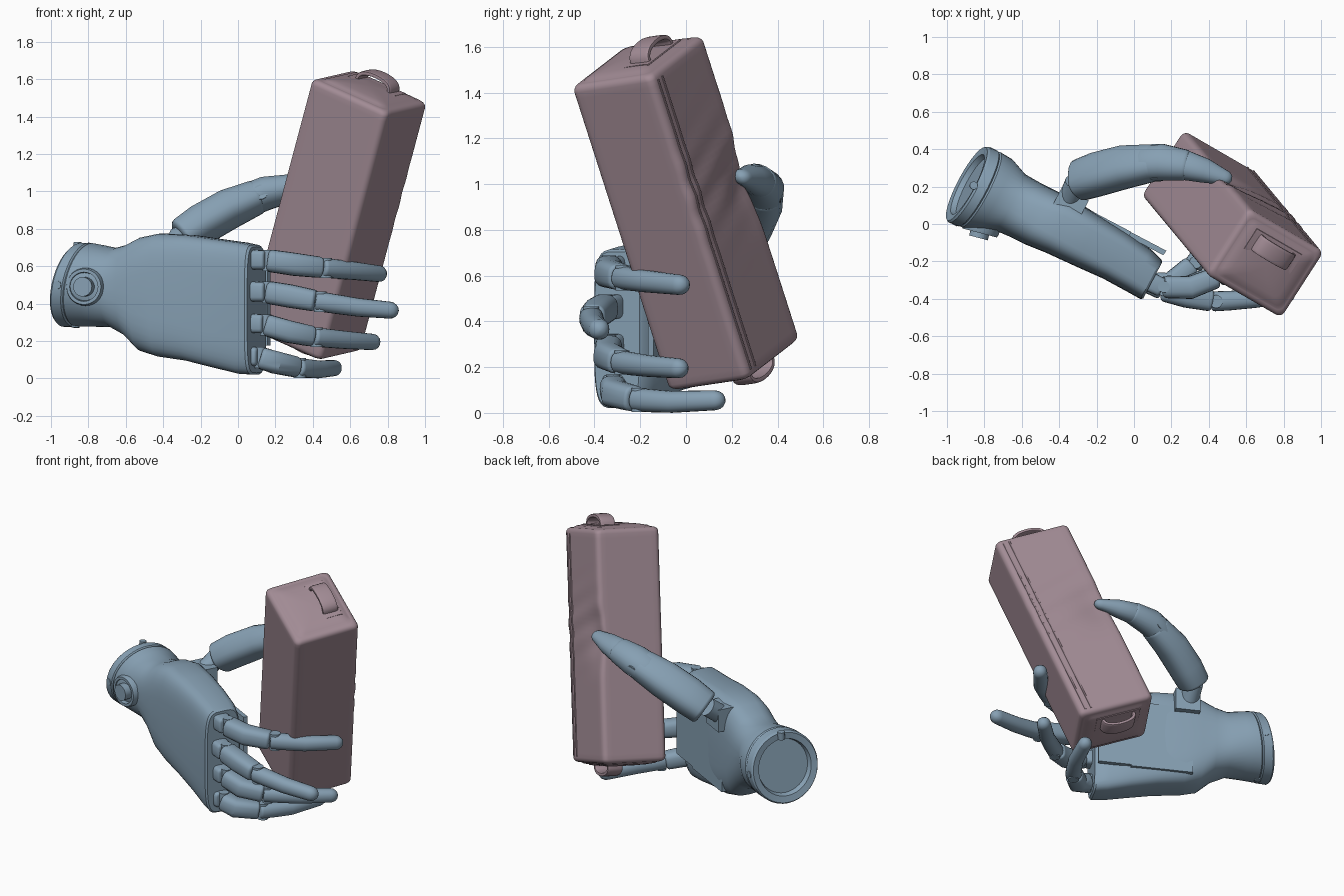
import bpy, bmesh, math
from mathutils import Vector as V

if "Cube" in bpy.data.objects:
    bpy.data.objects.remove(bpy.data.objects["Cube"])

def material(name, col):
    m = bpy.data.materials.new(name)
    m.diffuse_color = (*col, 1)
    m.use_nodes = True
    m.node_tree.nodes["Principled BSDF"].inputs["Base Color"].default_value = m.diffuse_color
    return m

BLUE = material("hand_blue", (0.24, 0.35, 0.45))
MAUVE = material("bag_mauve", (0.36, 0.26, 0.30))

def loft(name, rings, mat, angle=35):
    """Skin a list of equal-length point rings and cap both ends."""
    bm = bmesh.new()
    rows = [[bm.verts.new(p) for p in r] for r in rings]
    n = len(rows[0])
    for a, b in zip(rows, rows[1:]):
        for i in range(n):
            bm.faces.new((a[i], a[(i + 1) % n], b[(i + 1) % n], b[i]))
    bm.faces.new(rows[0][::-1])
    bm.faces.new(rows[-1])
    bmesh.ops.recalc_face_normals(bm, faces=bm.faces)
    me = bpy.data.meshes.new(name)
    bm.to_mesh(me)
    bm.free()
    me.shade_smooth()
    me.set_sharp_from_angle(angle=math.radians(angle))
    me.materials.append(mat)
    ob = bpy.data.objects.new(name, me)
    bpy.context.collection.objects.link(ob)
    return ob

def oval(c, a, b, p=2.0, n=24):
    """Superellipse ring around c with half-axis vectors a and b."""
    out = []
    for i in range(n):
        t = 2 * math.pi * i / n
        co, si = math.cos(t), math.sin(t)
        out.append(c + a * math.copysign(abs(co) ** (2 / p), co)
                   + b * math.copysign(abs(si) ** (2 / p), si))
    return out

def tube(name, pts, radii, flat=1.0, p=2.2, start=0.35, end=1.0, hint=V((0, 0, 1)), n=20):
    """Rounded limb along pts; start/end set how domed each end is."""
    pts = [V(q) for q in pts]
    last = len(pts) - 1
    dirs = [(pts[min(i + 1, last)] - pts[max(i - 1, 0)]).normalized() for i in range(last + 1)]
    def ring(c, d, r):
        side = d.cross(hint).normalized()
        return oval(c, side * r * flat, side.cross(d).normalized() * r, p, n)
    def dome(i, amount, sign):
        out = []
        for a in map(math.radians, (22, 45, 65, 85)):
            k = math.cos(a) if amount > 0.5 else 1 - 0.3 * (1 - math.cos(a))
            out.append(ring(pts[i] + dirs[i] * sign * radii[i] * amount * math.sin(a), dirs[i], radii[i] * k))
        return out
    rings = dome(0, start, -1)[::-1]
    rings += [ring(q, d, r) for q, d, r in zip(pts, dirs, radii)]
    return loft(name, rings + dome(last, end, 1), BLUE)

def rod(name, a, b, r, n=20):
    a, b = V(a), V(b)
    d = (b - a).normalized()
    s = d.orthogonal().normalized()
    t = d.cross(s)
    return loft(name, [oval(q, s * r, t * r, 2, n) for q in (a, b)], BLUE)

def slab(name, c, x, y, z):
    """Box from centre and three half-axis vectors."""
    return loft(name, [[V(c) + x * i + y * j + z * k for i, j in ((-1, -1), (1, -1), (1, 1), (-1, 1))]
                       for k in (-1, 1)], BLUE)

# ---------- bag ----------
L = V((0.246, -0.296, 0.923)).normalized()
U = V((-0.808, 0.468, 0.362)).normalized()
W = L.cross(U).normalized()
if W.y < 0:
    W = -W
C = V((0.527, -0.001, 0.873))
HU, HW, HL = 0.25, 0.212, 0.722
press = V((0.47, 0.24, 1.02))

def dent(u, w, l):
    """Surface point, pressed in under the thumb with faint creases."""
    pt = C + U * u + W * w + L * l
    near = math.exp(-((pt - press).length / 0.14) ** 2)
    ripple = 0.004 * math.sin(40 * (l - 0.3 * u)) * math.exp(-((l - 0.14) / 0.2) ** 2)
    k = max(0, w / HW)
    return pt - W * k * k * (0.03 * near - ripple)

def round_rect(hu, hw, r, l, side=12):
    r = min(r, hu * .9, hw * .9)
    pts = []
    for q in range(4):
        cu = (hu - r) * (1, -1, -1, 1)[q]
        cw = (hw - r) * (1, 1, -1, -1)[q]
        arc = [(cu + r * math.cos(t), cw + r * math.sin(t))
               for t in (math.pi / 2 * (q + k / 5) for k in range(6))]
        nu = (hu - r) * (-1, -1, 1, 1)[q], (hw - r) * (1, -1, -1, 1)[q]
        nxt = (nu[0] + r * (0, -1, 0, 1)[q], nu[1] + r * (1, 0, -1, 0)[q])
        pts += arc + [tuple(arc[-1][i] + (nxt[i] - arc[-1][i]) * k / side for i in (0, 1))
                      for k in range(1, side)]
    return [dent(u, w, l) for u, w in pts]

R = 0.03
cap = [(0.97, 0.0), (0.9, 0.009), (0.7, 0.017), (0.4, 0.023), (0.08, 0.025)]
edge = [(R * (1 - math.cos(t)), R * (1 - math.sin(t))) for t in (math.pi / 2 * k / 4 for k in range(5))]
top = [(HU - a, HW - a, HL - b) for a, b in edge]
top += [((HU - R) * k, (HW - R) * k, HL + h) for k, h in cap]
levels = [(a, b, -l) for a, b, l in top[::-1]]
levels += [(HU, HW, -HL + R + (2 * HL - 2 * R) * i / 50) for i in range(1, 50)] + top
loft("bag_body", [round_rect(a, b, 0.034, l) for a, b, l in levels], MAUVE, 50)

def ribbon(name, path, across, thick):
    """Flat strap through path points; across is its half-width vector."""
    rings = []
    for i, q in enumerate(path):
        d = (path[min(i + 1, len(path) - 1)] - path[max(i - 1, 0)]).normalized()
        rings.append(oval(q, across, d.cross(across).normalized() * thick, 5, 16))
    return loft(name, rings, MAUVE)

for s, nm in ((1, "top"), (-1, "bottom")):
    # carry loop and its stitched patch on each end
    base = C + W * 0.08 + U * 0.01 + L * s * (HL + 0.006)
    ribbon(nm + "_carry_loop",
           [base + U * 0.105 * math.cos(t) + L * s * 0.068 * math.sin(t) ** 0.6
            for t in (math.pi * k / 16 for k in range(17))], W * 0.05, 0.012)
    ribbon(nm + "_patch", [base + U * u + L * s * 0.008 for u in (-0.15, 0.15)], W * 0.065, 0.006)
# zip piping along the side
for k, u in enumerate((-0.205, -0.165)):
    ribbon("zip_piping_%d" % k, [dent(u, HW + 0.001, HL * (i / 20 - 1) * 0.95)
                                 for i in range(41)], U * 0.005, 0.004)

# ---------- wrist and palm ----------
F = V((0.885, -0.465, 0)).normalized()
N = V((-0.465, -0.885, 0)).normalized()
Z = V((0, 0, 1))
# x, y, z, half thickness, half height, squareness, tilt
stations = [(-.865, .20, .50, .17, .17, 2, .22), (-.89, .212, .50, .18, .18, 2, .22),
            (-.895, .215, .50, .22, .22, 2, .22), (-.885, .21, .50, .228, .23, 2, .22),
            (-.835, .19, .50, .228, .23, 2, .2), (-.828, .187, .50, .22, .222, 2, .2),
            (-.82, .184, .50, .226, .228, 2, .2), (-.75, .155, .495, .215, .22, 2, .12),
            (-.66, .115, .485, .17, .212, 2.3, .05), (-.58, .075, .47, .165, .245, 2.7, 0),
            (-.50, .035, .45, .165, .305, 3.2, 0), (-.40, -.01, .445, .16, .33, 3.8, 0),
            (-.25, -.09, .43, .15, .337, 4.2, 0), (-.1, -.17, .40, .138, .345, 4.5, 0),
            (.03, -.25, .375, .13, .352, 4.5, 0), (.09, -.295, .367, .12, .347, 4.5, 0),
            (.10, -.301, .367, .11, .337, 4.5, 0)]
loft("palm_and_wrist", [oval(V((x, y, z)), N * a, (Z * math.cos(t) + F * math.sin(t)) * h, p, 40)
                        for x, y, z, a, h, p, t in stations], BLUE, 30)

# wrist button in a raised ring
wc = V((-0.77, 0.16, 0.49))
bd = V((-0.25, -0.95, 0)).normalized()
bs = bd.cross(Z)
loft("wrist_button_ring", [oval(wc + bd * d, bs * r, Z * r, 2, 28)
     for d, r in ((.14, .105), (.2, .1), (.215, .095), (.215, .078), (.195, .075), (.14, .075))], BLUE)
rod("wrist_button", wc + bd * 0.14, wc + bd * 0.242, 0.052)
for k, a in enumerate((0.0, 1.6, 3.2, 4.8)):
    d = N * math.cos(a) + Z * math.sin(a)
    c = V((-0.86, 0.2, 0.5))
    rod("wrist_screw_%d" % k, c + d * 0.18, c + d * 0.229, 0.022, n=12)

# inner palm cover flaring toward the fingers
slab("palm_cover", V((-0.2, 0.035, 0.40)), F * 0.2, N * 0.018, Z * 0.235)
slab("palm_cover_lip", V((0.07, -0.105, 0.40)), V((0.095, -0.05, 0)), V((0.008, 0.012, 0)), Z * 0.225)

# ---------- fingers ----------
fingers = {
    "index": (.057, [(.13, -.335, .635), (.3, -.34, .61), (.47, -.275, .59), (.62, -.175, .575), (.75, -.03, .56)]),
    "middle": (.058, [(.13, -.345, .465), (.28, -.385, .44), (.44, -.415, .41), (.64, -.40, .38), (.81, -.38, .365)]),
    "ring": (.056, [(.12, -.335, .295), (.27, -.345, .25), (.42, -.28, .22), (.58, -.165, .205), (.715, -.035, .195)]),
    "little": (.056, [(.09, -.32, .12), (.2, -.315, .085), (.33, -.205, .056), (.43, -.06, .048), (.51, .125, .055)]),
}
for nm, (r, pts) in fingers.items():
    a, b, c, d, e = map(V, pts)
    dirn = (b - a).normalized()
    # knuckle block, hinge pin, two phalanges
    tube(nm + "_knuckle", [a - F * 0.09, a + dirn * 0.01], [r * .95, r * .9], p=4, end=.3)
    rod(nm + "_knuckle_pin", a + dirn * .03 - Z * r, a + dirn * .03 + Z * r, r * .55)
    tube(nm + "_proximal", [a + dirn * 0.05, b, b.lerp(c, .75)], [r * 1.06, r * 1.08, r], p=2.8, end=.3)
    rod(nm + "_joint_pin", c - Z * r * .95, c + Z * r * .95, r * .6)
    tube(nm + "_distal", [b.lerp(c, .95), c.lerp(d, .35), d, e],
         [r * .92, r * .9, r * .85, r * .78], end=1.1)

# ---------- thumb ----------
slab("thumb_mount", (-0.34, 0.11, 0.67), F * 0.08, N * 0.06, Z * 0.075)
rod("thumb_mount_pin", (-0.36, 0.1, 0.66), (-0.31, 0.22, 0.76), 0.06)
th = V((0.1, 0.6, -0.3))
tube("thumb_base", [(-.29, .235, .76), (-.2, .265, .82), (-.05, .305, .905), (.09, .325, .965)],
     [.11, .117, .115, .1], flat=.85, p=2.6, start=.2, end=.3, hint=th)
tube("thumb_middle", [(.06, .325, .955), (.15, .33, .99), (.27, .315, 1.015)], [.1, .1, .084],
     flat=.85, start=1, end=.3, hint=th)
tube("thumb_tip", [(.28, .312, 1.015), (.38, .285, 1.025), (.48, .25, 1.03)], [.08, .067, .042],
     flat=.85, end=1.1, hint=th)
rod("thumb_joint_pin", (.12, .235, .997), (.12, .42, .957), .04)
